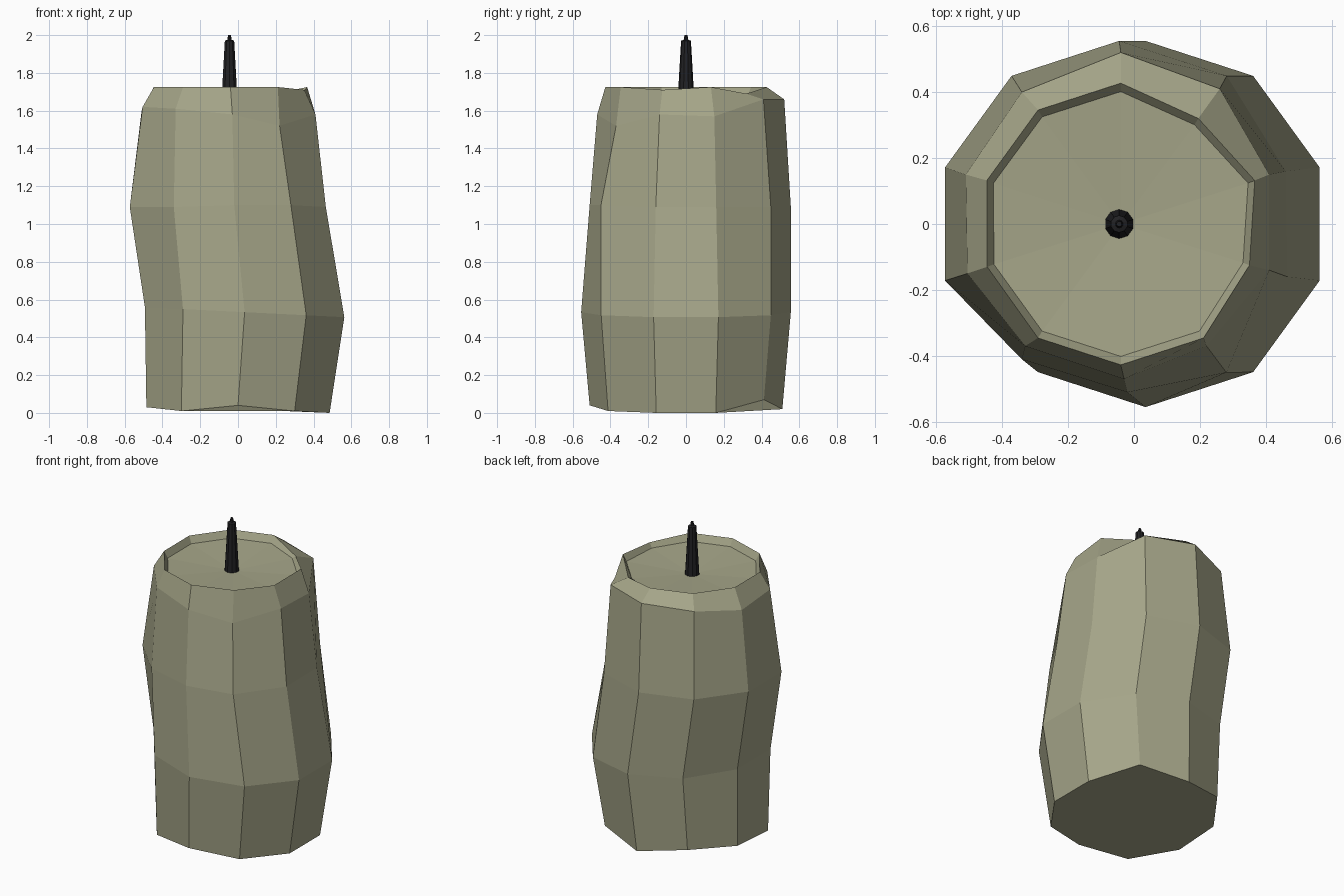
import bpy, bmesh, math

if "Cube" in bpy.data.objects:
    bpy.data.objects.remove(bpy.data.objects["Cube"])

N = 10


def material(name, rgb):
    m = bpy.data.materials.new(name)
    m.diffuse_color = (*rgb, 1)
    m.use_nodes = True
    m.node_tree.nodes["Principled BSDF"].inputs["Base Color"].default_value = m.diffuse_color
    return m


def ring(cx, cy, r, z, tilt=0.0, moved=None):
    """Ten-sided ring starting at the back; 'moved' replaces single points."""
    pts = []
    for k in range(N):
        a = math.radians(90 + 36 * k)
        x = cx + r * math.cos(a)
        pts.append((x, cy + r * math.sin(a), z + tilt * x))
    for k, p in (moved or {}).items():
        pts[k] = p
    return pts


def loft(name, rings, mat, bottom=True, top_point=None):
    bm = bmesh.new()
    loops = [[bm.verts.new(p) for p in r] for r in rings]
    for a, b in zip(loops, loops[1:]):
        for k in range(N):
            j = (k + 1) % N
            bm.faces.new((a[k], a[j], b[j], b[k]))
    if bottom:
        bm.faces.new(loops[0][::-1])
    if top_point:
        c = bm.verts.new(top_point)
        for k in range(N):
            bm.faces.new((loops[-1][k], loops[-1][(k + 1) % N], c))
    else:
        bm.faces.new(loops[-1])
    bmesh.ops.recalc_face_normals(bm, faces=bm.faces)
    me = bpy.data.meshes.new(name)
    bm.to_mesh(me)
    bm.free()
    me.materials.append(mat)
    ob = bpy.data.objects.new(name, me)
    bpy.context.collection.objects.link(ob)
    return ob


wax = material("wax", (0.38, 0.38, 0.25))
char = material("charred_wick", (0.015, 0.015, 0.017))

# Uneven base ring
base = ring(0, 0, 0.51, 0.01)
base_z = (0.02, 0.07, 0.05, 0.03, 0.01, 0.04, 0.01, 0.0, 0.0, 0.07)
base = [(x, y, z) for (x, y, _), z in zip(base, base_z)]

# Leaning body rings
low = ring(0.035, 0, 0.555, 0.535, -0.05)
mid = ring(-0.045, 0, 0.555, 1.09, 0, {
    4: (-0.34, -0.41, 1.09), 5: (-0.02, -0.51, 1.1), 6: (0.28, -0.45, 1.1),
    7: (0.465, -0.16, 1.09), 8: (0.46, 0.16, 1.09)})
shoulder = [
    (-0.04, 0.52, 1.66), (-0.34, 0.40, 1.64), (-0.51, 0.15, 1.60),
    (-0.505, -0.15, 1.62), (-0.33, -0.37, 1.61), (-0.03, -0.47, 1.58),
    (0.22, -0.37, 1.52), (0.41, -0.14, 1.58), (0.41, 0.15, 1.57),
    (0.26, 0.41, 1.66)]
# Melted rim with a notch at the back right
rim = ring(-0.04, 0, 0.427, 1.725, 0, {
    3: (-0.445, -0.13, 1.725), 7: (0.35, -0.125, 1.71),
    9: (0.195, 0.32, 1.69)})
# Sunken pool around the wick
pool = [(-0.04 + (x + 0.04) * 0.95, y * 0.94, 1.68) for x, y, z in rim]

loft("candle_body", [base, low, mid, shoulder, rim, pool], wax,
     top_point=(-0.04, 0, 1.655))

# Tapered wick with a thin tip
loft("wick", [ring(-0.045, 0, r, z) for r, z in
              ((0.045, 1.645), (0.026, 1.97), (0.012, 1.975), (0.008, 2.0))],
     char)
